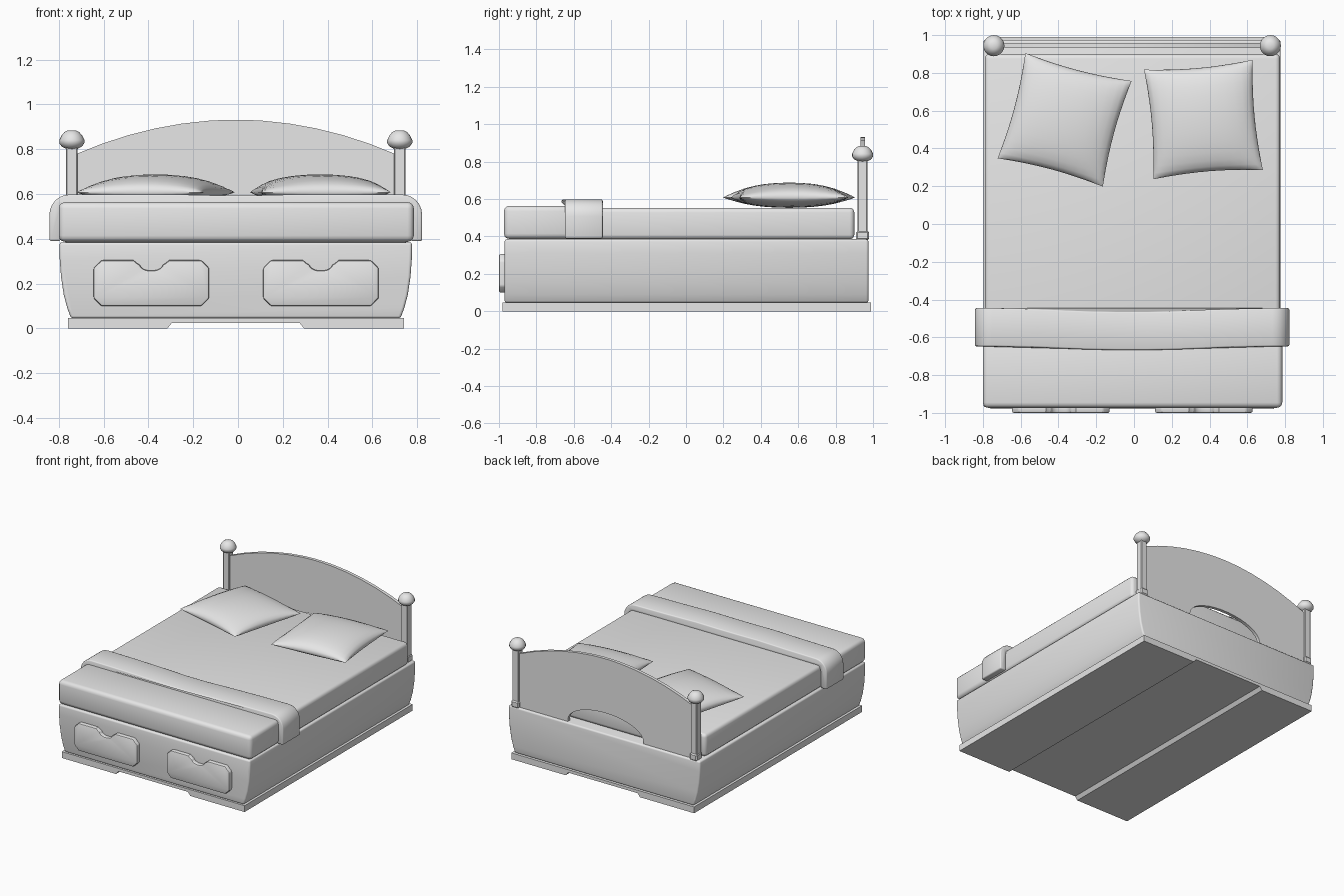
import bpy, bmesh, math
from mathutils import Vector

cube = bpy.data.objects.get("Cube")
if cube:
    bpy.data.objects.remove(cube, do_unlink=True)

grey = bpy.data.materials.new("plain grey")
grey.use_nodes = True
grey.diffuse_color = (0.8, 0.8, 0.8, 1)
grey.node_tree.nodes["Principled BSDF"].inputs["Base Color"].default_value = (0.8, 0.8, 0.8, 1)

CX = -0.01  # centre line of the bed


def finish(name, bm, bevel=0, segments=3, angle=35):
    bmesh.ops.recalc_face_normals(bm, faces=bm.faces)
    mesh = bpy.data.meshes.new(name)
    bm.to_mesh(mesh)
    bm.free()
    mesh.materials.append(grey)
    obj = bpy.data.objects.new(name, mesh)
    bpy.context.collection.objects.link(obj)
    bpy.ops.object.select_all(action='DESELECT')
    bpy.context.view_layer.objects.active = obj
    obj.select_set(True)
    if bevel:
        mod = obj.modifiers.new("soft edges", 'BEVEL')
        mod.width = bevel
        mod.segments = segments
        mod.limit_method = 'ANGLE'
        mod.angle_limit = math.radians(40)
        bpy.ops.object.modifier_apply(modifier=mod.name)
    bpy.ops.object.shade_smooth_by_angle(angle=math.radians(angle))
    return obj


def prism(name, outline, y0, y1, bend=None, **kw):
    """Extrude an x-z outline from y0 to y1, optionally shifting y by x."""
    bm = bmesh.new()
    rings = [[bm.verts.new((x, y + (bend(x) if bend else 0), z)) for x, z in outline]
             for y in (y0, y1)]
    for ring in rings:
        bm.faces.new(ring)
    n = len(outline)
    for i in range(n):
        j = (i + 1) % n
        bm.faces.new((rings[0][i], rings[0][j], rings[1][j], rings[1][i]))
    return finish(name, bm, **kw)


def box(name, x0, x1, y0, y1, z0, z1, **kw):
    return prism(name, [(x0, z0), (x1, z0), (x1, z1), (x0, z1)], y0, y1, **kw)


def mirrored(half, cx=CX):
    """Complete a right-hand half outline with its mirror image."""
    return [(cx + x, z) for x, z in half] + [(cx - x, z) for x, z in reversed(half)]


def arc(cx, cz, rx, rz, a0, a1, n):
    steps = [math.radians(a0 + (a1 - a0) * i / n) for i in range(n + 1)]
    return [(cx + rx * math.cos(a), cz + rz * math.sin(a)) for a in steps]


# Plinth with a shallow channel running along its underside
prism("plinth", mirrored([(0.285, 0.025), (0.305, 0), (0.75, 0), (0.75, 0.047)]), -0.98, 0.99)

# Bed base with bulging sides
prism("bed_base", mirrored([(0.735, 0.045), (0.752, 0.09), (0.768, 0.15), (0.78, 0.23),
                            (0.786, 0.31), (0.787, 0.385)]), -0.97, 0.975, bevel=0.012)

# Drawer fronts with clipped corners and a scooped handhold
for side, cx in (("right", -0.387), ("left", 0.37)):
    w, c, lo, hi = 0.258, 0.035, 0.1, 0.305
    half = [(w - c, lo), (w, lo + c), (w, hi - c), (w - c, hi), (0.08, hi), (0.062, 0.29)]
    half += arc(0, 0.285, 0.05, 0.027, 0, -75, 4)
    prism(side + "_drawer_front", mirrored(half, cx), -1.0, -0.95, bevel=0.009, segments=2)

# Mattress and the cover tucked over its foot
box("mattress", -0.79, 0.773, -0.96, 0.9, 0.385, 0.553, bevel=0.025)
box("foot_cover", -0.8, 0.785, -0.973, -0.62, 0.387, 0.564, bevel=0.028)

# Folded blanket draped across the bed
outer = [(0.832, 0.39)] + arc(0.742, 0.508, 0.09, 0.09, 0, 90, 6) + [(0.5, 0.598), (0.25, 0.598)]
inner = [(0.1, 0.545), (0.5, 0.545)] + arc(0.742, 0.508, 0.04, 0.04, 90, 0, 4) + [(0.782, 0.39)]
prism("folded_blanket", mirrored(inner + outer + [(0.08, 0.594)]), -0.648, -0.445,
      bend=lambda x: -0.02 * math.cos(min(abs(x - CX) / 0.6, 1) * math.pi / 2),
      bevel=0.008, segments=2, angle=50)

# Arched headboard with a low opening at the bottom
crown = [(x, 0.932 - 0.16 * (x / 0.73) ** 2) for x in (0.73, 0.6, 0.48, 0.36, 0.24, 0.12, 0.04)]
opening = arc(0, 0.4, 0.31, 0.13, 84, 0, 8)
prism("headboard", mirrored(opening + [(0.31, 0.38), (0.73, 0.38)] + crown), 0.933, 0.957)

# Headboard posts with square feet and rounded finials
KNOB = [(0.022, 0.8), (0.045, 0.812), (0.056, 0.828), (0.056, 0.842), (0.046, 0.862),
        (0.034, 0.876), (0.018, 0.884)]
for side, x in (("right", CX - 0.732), ("left", CX + 0.732)):
    y = 0.944
    box(side + "_post", x - 0.025, x + 0.025, y - 0.026, y + 0.026, 0.38, 0.815, bevel=0.004, segments=1)
    box(side + "_post_foot", x - 0.03, x + 0.03, y - 0.034, y + 0.034, 0.38, 0.43, bevel=0.008, segments=1)
    bm = bmesh.new()
    n = 20
    rings = [[bm.verts.new((x + r * math.cos(math.tau * i / n), y + r * math.sin(math.tau * i / n), z))
              for i in range(n)] for r, z in KNOB]
    for a, b in zip(rings, rings[1:]):
        for i in range(n):
            bm.faces.new((a[i], a[(i + 1) % n], b[(i + 1) % n], b[i]))
    bm.faces.new(rings[0])
    bm.faces.new(rings[-1])
    finish(side + "_finial", bm, angle=60)


def pillow(name, corners):
    """Plump cushion spanning four corners: back left, back right, front right, front left."""
    a, b, c, d = (Vector(p) for p in corners)
    centre = (a + b + c + d) / 4
    bm = bmesh.new()
    n = 14
    for sign, depth in ((1, 0.08), (-1, 0.055)):
        grid = []
        for i in range(n + 1):
            v = -math.cos(math.pi * i / n)
            row = []
            for j in range(n + 1):
                u = -math.cos(math.pi * j / n)
                p = a.lerp(b, (u + 1) / 2).lerp(d.lerp(c, (u + 1) / 2), (v + 1) / 2)
                pinch = 0.06 * (u * u * (1 - v * v) + v * v * (1 - u * u))
                p = p.lerp(centre, pinch)
                puff = max(0, (1 - u * u) * (1 - v * v)) ** 0.45
                row.append(bm.verts.new((p.x, p.y, 0.608 + sign * depth * puff)))
            grid.append(row)
        for i in range(n):
            for j in range(n):
                bm.faces.new((grid[i][j], grid[i][j + 1], grid[i + 1][j + 1], grid[i + 1][j]))
    bmesh.ops.remove_doubles(bm, verts=bm.verts, dist=0.0005)
    finish(name, bm, angle=60)


pillow("right_pillow", [(-0.575, 0.905), (-0.013, 0.757), (-0.165, 0.198), (-0.722, 0.348)])
pillow("left_pillow", [(0.053, 0.817), (0.628, 0.869), (0.682, 0.286), (0.102, 0.237)])
